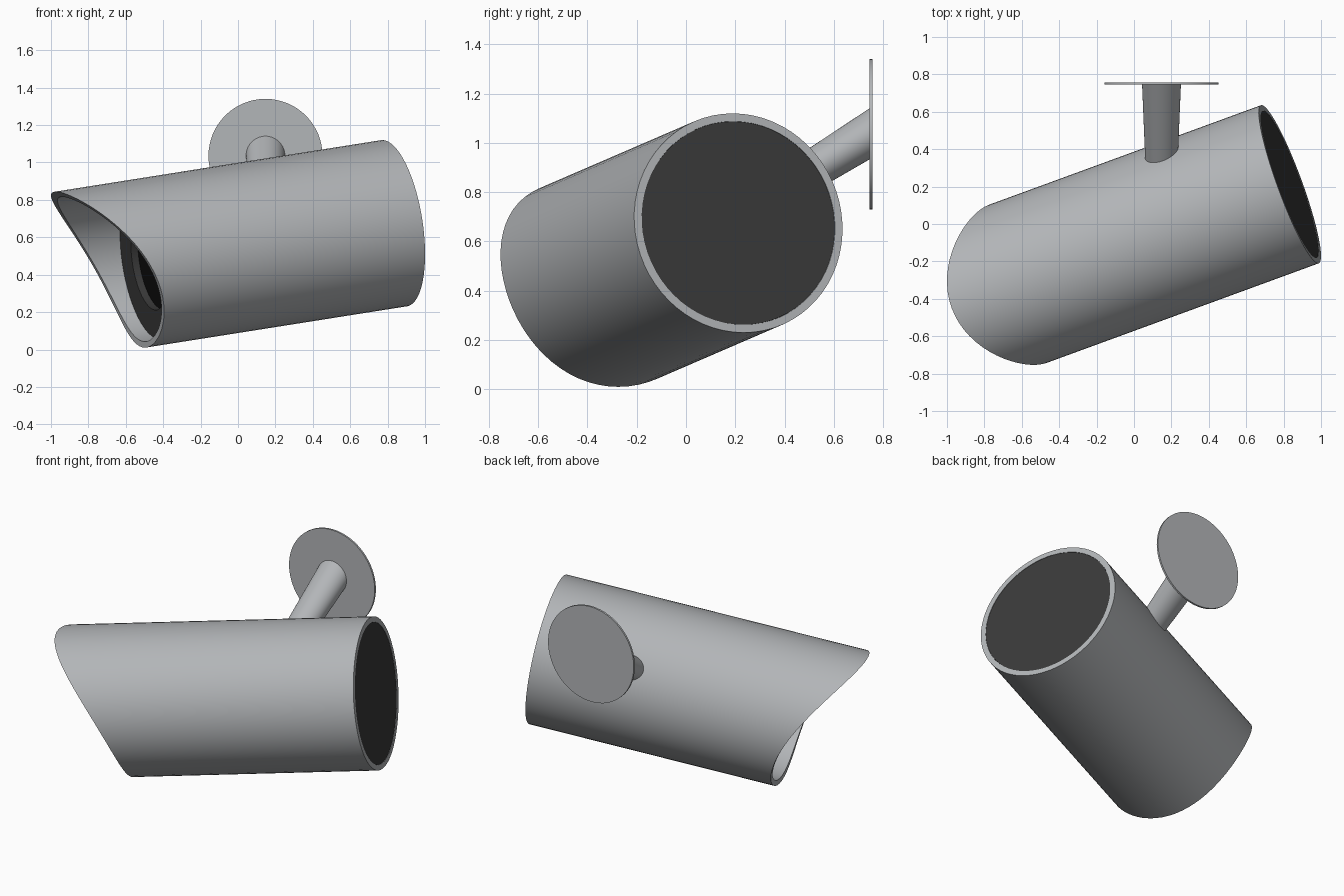
import bpy, bmesh, math
from mathutils import Vector

if "Cube" in bpy.data.objects:
    bpy.data.objects.remove(bpy.data.objects["Cube"], do_unlink=True)

SIDES = 64


def material(name, rgb):
    m = bpy.data.materials.new(name)
    m.use_nodes = True
    m.diffuse_color = (*rgb, 1)
    m.node_tree.nodes["Principled BSDF"].inputs["Base Color"].default_value = (*rgb, 1)
    return m


GREY = material("satin grey", (0.45, 0.465, 0.48))
DARK = material("dark core", (0.042, 0.042, 0.042))
BLACK = material("black lens", (0.004, 0.004, 0.004))


def loft(name, rings, mats, closed=False, end_material=0):
    """Skin a list of rings; join last to first if closed, else cap both ends."""
    bm = bmesh.new()
    loops = [[bm.verts.new(p) for p in ring] for ring in rings]
    pairs = list(zip(loops, loops[1:]))
    if closed:
        pairs.append((loops[-1], loops[0]))
    for a, b in pairs:
        for i in range(SIDES):
            j = (i + 1) % SIDES
            bm.faces.new((a[i], a[j], b[j], b[i]))
    if not closed:
        bm.faces.new(loops[0])
        bm.faces.new(loops[-1]).material_index = end_material
    bmesh.ops.recalc_face_normals(bm, faces=bm.faces)
    mesh = bpy.data.meshes.new(name)
    bm.to_mesh(mesh)
    bm.free()
    for m in mats:
        mesh.materials.append(m)
    ob = bpy.data.objects.new(name, mesh)
    bpy.context.collection.objects.link(ob)
    bpy.ops.object.select_all(action="DESELECT")
    ob.select_set(True)
    bpy.context.view_layer.objects.active = ob
    bpy.ops.object.shade_smooth_by_angle(angle=math.radians(35))
    return ob


ANGLES = [2 * math.pi * i / SIDES for i in range(SIDES)]

# Housing frame: axis runs from the hooded mouth to the back end
BACK = Vector((0.8335, 0.2125, 0.675))
AXIS = Vector((1, 0.366, 0.158)).normalized()
SIDE = Vector((0, 0, 1)).cross(AXIS).normalized()
UP = AXIS.cross(SIDE)
RADIUS, BORE = 0.45, 0.4175


def housing_ring(radius, along):
    """Ring about the axis; along(v) gives axial position at relative height v."""
    return [BACK + AXIS * along(radius * math.sin(a) / RADIUS)
            + radius * (math.cos(a) * SIDE + math.sin(a) * UP) for a in ANGLES]


def flat(t):
    return lambda v: t


def hood(v):
    # Curved slanted mouth, longest at the top
    return -1.565 - 0.19 * v - 0.125 * v * v


# Outer tube with hooded mouth
loft("housing_tube",
     [housing_ring(RADIUS, flat(0)), housing_ring(RADIUS, hood),
      housing_ring(BORE, hood), housing_ring(BORE, flat(0))],
     [GREY], closed=True)

# Dark core filling the tube, with a recessed lens in its front
profile = [(-0.002, 0.417), (-1.41, 0.417), (-1.41, 0.26), (-1.37, 0.26)]
loft("inner_core", [housing_ring(r, flat(t)) for t, r in profile],
     [DARK, BLACK], end_material=1)


# Wall mount
def wall_ring(y, z, radius):
    return [Vector((0.147 + radius * math.cos(a), y, z + radius * math.sin(a)))
            for a in ANGLES]


loft("wall_plate", [wall_ring(0.745, 1.035, 0.305), wall_ring(0.757, 1.035, 0.305)], [GREY])
loft("mount_arm", [wall_ring(0.75, 1.04, 0.104), wall_ring(0.25, 0.73, 0.083)], [GREY])
